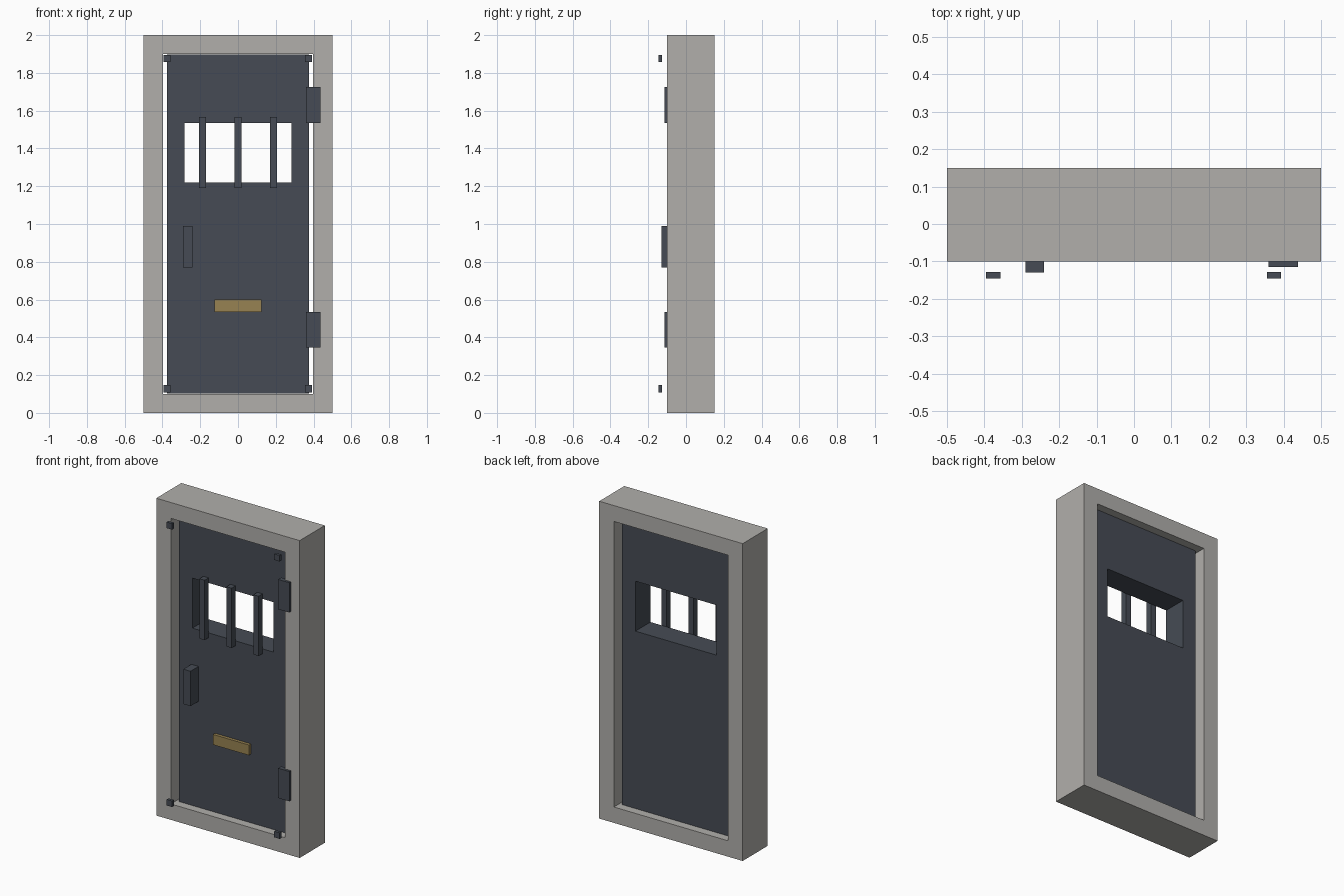
import bpy, bmesh

if "Cube" in bpy.data.objects:
    bpy.data.objects.remove(bpy.data.objects["Cube"])


def material(name, rgb):
    m = bpy.data.materials.new(name)
    m.diffuse_color = (*rgb, 1)
    m.use_nodes = True
    m.node_tree.nodes["Principled BSDF"].inputs["Base Color"].default_value = m.diffuse_color
    return m


STONE = material("grey_stone", (0.44, 0.43, 0.41))
IRON = material("dark_iron", (0.061, 0.071, 0.090))
BRASS = material("brass", (0.31, 0.225, 0.085))


def finish(name, bm, mat):
    bmesh.ops.recalc_face_normals(bm, faces=bm.faces)
    mesh = bpy.data.meshes.new(name)
    bm.to_mesh(mesh)
    bm.free()
    mesh.materials.append(mat)
    obj = bpy.data.objects.new(name, mesh)
    bpy.context.collection.objects.link(obj)
    return obj


def box(name, x, y, z, mat):
    """Box from (min, max) ranges on each axis."""
    bm = bmesh.new()
    bmesh.ops.create_cube(bm, size=1)
    for v in bm.verts:
        v.co = [r[0] if c < 0 else r[1] for c, r in zip(v.co, (x, y, z))]
    return finish(name, bm, mat)


def holed_slab(name, x, y, z, hole_x, hole_z, mat):
    """Upright slab with a rectangular opening right through it."""
    bm = bmesh.new()

    def loop(rx, rz, depth):
        corners = ((0, 0), (1, 0), (1, 1), (0, 1))
        return [bm.verts.new((rx[i], depth, rz[j])) for i, j in corners]

    rings = [loop(x, z, y[0]), loop(hole_x, hole_z, y[0]),
             loop(hole_x, hole_z, y[1]), loop(x, z, y[1])]
    for a, b in zip(rings, rings[1:] + rings[:1]):
        for i in range(4):
            j = (i + 1) % 4
            bm.faces.new((a[i], a[j], b[j], b[i]))
    return finish(name, bm, mat)


# Stone surround and the recessed door leaf with its window opening
holed_slab("door_frame", (-0.5, 0.5), (-0.10, 0.15), (0, 2),
           (-0.398, 0.398), (0.10, 1.90), STONE)
holed_slab("door_panel", (-0.375, 0.375), (-0.05, 0.10), (0.102, 1.898),
           (-0.283, 0.283), (1.22, 1.535), IRON)

# Window bars
for i, x in enumerate((-0.188, 0, 0.188)):
    box(f"window_bar_{i + 1}", (x - 0.018, x + 0.018), (-0.09, -0.05),
        (1.19, 1.567), IRON)

# Handle and letter slot
box("handle", (-0.29, -0.24), (-0.13, -0.05), (0.77, 0.99), IRON)
box("letter_slot", (-0.125, 0.125), (-0.07, -0.05), (0.535, 0.60), BRASS)

# Hinges
for name, z in (("lower", 0.44), ("upper", 1.63)):
    box(f"{name}_hinge", (0.36, 0.438), (-0.115, -0.085),
        (z - 0.094, z + 0.094), IRON)

# Corner studs
for side, x in (("left", -0.376), ("right", 0.374)):
    for level, z in (("lower", 0.128), ("upper", 1.876)):
        box(f"{level}_{side}_stud", (x - 0.019, x + 0.019),
            (-0.146, -0.128), (z - 0.019, z + 0.019), IRON)
